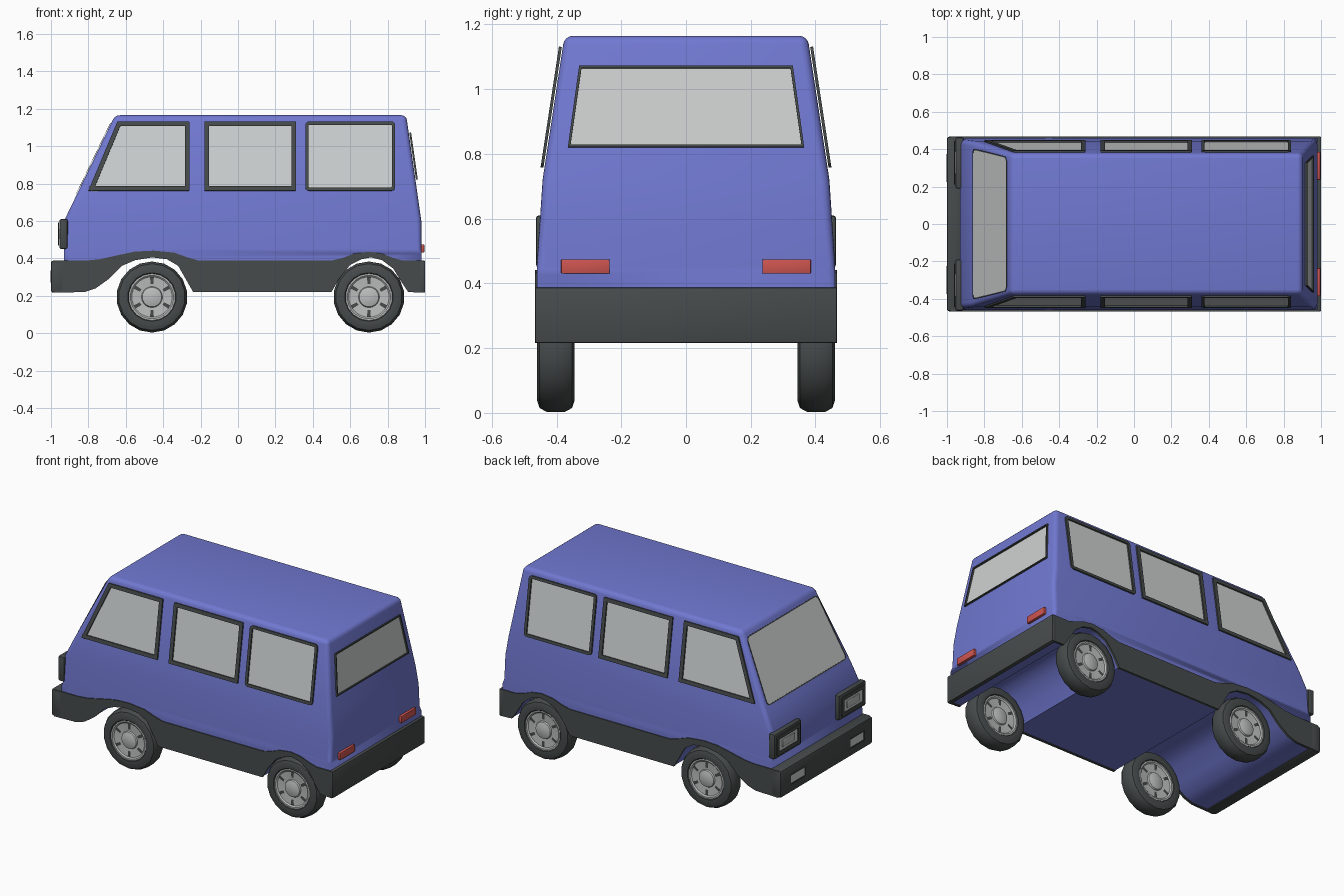
import bpy, bmesh, math
from mathutils import Vector

if "Cube" in bpy.data.objects:
    bpy.data.objects.remove(bpy.data.objects["Cube"])


def mat(name, rgb):
    m = bpy.data.materials.new(name)
    m.diffuse_color = (*rgb, 1)
    m.use_nodes = True
    m.node_tree.nodes["Principled BSDF"].inputs["Base Color"].default_value = m.diffuse_color
    return m


BLUE = mat("blue paint", (0.165, 0.19, 0.64))
DARK = mat("dark trim", (0.062, 0.07, 0.07))
GLASS = mat("pale glass", (0.62, 0.64, 0.64))
RED = mat("red lens", (0.61, 0.09, 0.08))
METAL = mat("wheel metal", (0.50, 0.51, 0.51))


def finish(name, bm, mats, angle=35):
    me = bpy.data.meshes.new(name)
    bm.to_mesh(me)
    bm.free()
    ob = bpy.data.objects.new(name, me)
    bpy.context.collection.objects.link(ob)
    for m in mats:
        me.materials.append(m)
    bpy.ops.object.select_all(action='DESELECT')
    ob.select_set(True)
    bpy.context.view_layer.objects.active = ob
    bpy.ops.object.shade_smooth_by_angle(angle=math.radians(angle))
    return ob


def prism(pts, y0, y1):
    """Side profile (x, z) extruded across y."""
    bm = bmesh.new()
    f = bm.faces.new([bm.verts.new((x, y0, z)) for x, z in pts])
    r = bmesh.ops.extrude_face_region(bm, geom=[f])
    bmesh.ops.translate(bm, vec=(0, y1 - y0, 0),
                        verts=[v for v in r['geom'] if isinstance(v, bmesh.types.BMVert)])
    if not any(g is f for g in bm.faces):
        bm.faces.new([v for v in f.verts])
    bmesh.ops.holes_fill(bm, edges=bm.edges, sides=0)
    bmesh.ops.recalc_face_normals(bm, faces=bm.faces)
    return bm


def box(name, lo, hi, m, bevel=0.006):
    bm = bmesh.new()
    bmesh.ops.create_cube(bm, size=1)
    for v in bm.verts:
        v.co = [(a + b) / 2 + c * (b - a) for a, b, c in zip(lo, hi, v.co)]
    if bevel:
        bmesh.ops.bevel(bm, geom=bm.edges[:], offset=bevel, segments=2, affect='EDGES', profile=0.5)
    return finish(name, bm, [m])


def pane(name, pts, out, frame, raise_by, round_by=0.0):
    """Glass pane lying on a surface, with an optional raised dark frame."""
    bm = bmesh.new()
    f = bm.faces.new([bm.verts.new(p) for p in pts])
    if round_by:
        bmesh.ops.bevel(bm, geom=bm.verts[:], offset=round_by, segments=4,
                        affect='VERTICES', profile=0.5)
    f = bm.faces[:][0]
    f.normal_update()
    if f.normal.dot(Vector(out)) < 0:
        f.normal_flip()
    f.normal_update()
    n = f.normal.copy()
    bmesh.ops.translate(bm, vec=n * 0.003, verts=bm.verts[:])
    if frame:
        ring = bmesh.ops.inset_individual(bm, faces=[f], thickness=frame)['faces']
        for g in ring:
            g.material_index = 1
        r = bmesh.ops.extrude_face_region(bm, geom=ring)
        bmesh.ops.translate(bm, vec=n * raise_by,
                            verts=[v for v in r['geom'] if isinstance(v, bmesh.types.BMVert)])
        for g in bm.faces:
            if g is not f:
                g.material_index = 1
    return finish(name, bm, [GLASS, DARK])


# Half width of the body at each height
LEVELS = [(0.0, 0.461), (0.45, 0.461), (0.72, 0.443), (1.2, 0.370)]


def half_width(z):
    for (z0, w0), (z1, w1) in zip(LEVELS, LEVELS[1:]):
        if z <= z1:
            return w0 + (w1 - w0) * (z - z0) / (z1 - z0)
    return LEVELS[-1][1]


def front_x(z):
    return -0.93 + 0.482 * (z - 0.6)


def rear_x(z):
    return 0.98 - 0.143 * (z - 0.6)


# Underside line with wheel arches, front to rear
ARCHES = [(-0.82, 0.22), (-0.76, 0.24), (-0.69, 0.29), (-0.62, 0.36), (-0.55, 0.39), (-0.46, 0.405),
          (-0.38, 0.395), (-0.32, 0.36), (-0.28, 0.29), (-0.24, 0.22),
          (0.50, 0.22), (0.54, 0.29), (0.60, 0.365), (0.66, 0.395), (0.71, 0.405), (0.77, 0.39),
          (0.83, 0.345), (0.87, 0.28), (0.91, 0.22)]

# Body shell: profile, cut at the width levels, then tapered
body = prism([(-0.93, 0.224)] + [(x, z + 0.004) for x, z in ARCHES] +
             [(0.98, 0.224), (0.98, 0.6), (rear_x(1.165), 1.165),
              (front_x(1.165), 1.165), (-0.93, 0.6)], -1, 1)
for z, _ in LEVELS[1:3]:
    bmesh.ops.bisect_plane(body, geom=body.verts[:] + body.edges[:] + body.faces[:],
                           plane_co=(0, 0, z), plane_no=(0, 0, 1))
for v in body.verts:
    v.co.y = math.copysign(half_width(v.co.z), v.co.y)
body.normal_update()
sharp = [e for e in body.edges if min(v.co.z for v in e.verts) > 0.44
         and len(e.link_faces) == 2 and e.calc_face_angle(0) > 0.6]
bmesh.ops.bevel(body, geom=sharp, offset=0.026, segments=4, affect='EDGES', profile=0.5)
finish("body", body, [BLUE])

# Dark lower skirts, one each side
SKIRT_TOP = [(0.99, 0.388), (0.88, 0.388), (0.83, 0.402), (0.77, 0.425), (0.70, 0.435), (0.62, 0.425),
             (0.56, 0.402), (0.50, 0.388), (-0.21, 0.388), (-0.27, 0.405), (-0.34, 0.43),
             (-0.45, 0.441), (-0.55, 0.436), (-0.65, 0.415), (-0.74, 0.395), (-0.81, 0.388),
             (-0.98, 0.388)]
for s, side in ((-1, "near"), (1, "far")):
    skirt = prism([(-0.98, 0.216)] + ARCHES + [(0.99, 0.216)] + SKIRT_TOP, s * 0.452, s * 0.467)
    finish("skirt_" + side, skirt, [DARK])

# Bumpers
box("front_bumper", (-1.0, -0.467, 0.216), (-0.925, 0.467, 0.388), DARK, 0.012)
box("rear_bumper", (0.972, -0.467, 0.216), (1.0, 0.467, 0.388), DARK, 0.005)

# Side windows
SIDE = {"front_window": (-0.80, -0.645, -0.26), "middle_window": (-0.18, -0.18, 0.31),
        "rear_side_window": (0.36, 0.36, 0.84)}
for s, side in ((-1, "near"), (1, "far")):
    for name, (xb, xt, xr) in SIDE.items():
        last = name == "rear_side_window"
        outline = [(xb, 0.76), (xr, 0.76), (xr, 1.13), (xt, 1.13)]
        pane(name + "_" + side, [(x, s * half_width(z), z) for x, z in outline], (0, s, 0),
             0.018 if last else 0.024, 0.009, 0.02 if last else 0.004)

# Windscreen and tailgate window
pane("windscreen", [(front_x(z), y, z) for y, z in
                    ((-0.405, 0.745), (0.405, 0.745), (0.36, 1.125), (-0.36, 1.125))],
     (-1, 0, 0.5), 0.007, 0.002, 0.03)
pane("tailgate_window", [(rear_x(z), y, z) for y, z in
                         ((-0.365, 0.82), (0.365, 0.82), (0.33, 1.072), (-0.33, 1.072))],
     (1, 0, 0.1), 0.011, 0.010)

# Lights, mirrored across y
for s, side in ((-1, "near"), (1, "far")):
    def span(a, b):
        return sorted((s * a, s * b))

    def facing(x, a, b, z0, z1):
        return [(x, s * a, z0), (x, s * b, z0), (x, s * b, z1), (x, s * a, z1)]
    y0, y1 = span(0.19, 0.464)
    box("headlight_housing_" + side, (-0.955, y0, 0.45), (-0.91, y1, 0.61), DARK, 0.01)
    pane("headlight_" + side, facing(-0.953, 0.21, 0.445, 0.468, 0.592), (-1, 0, 0), 0.022, 0.006, 0.006)
    y0, y1 = span(0.265, 0.39)
    box("headlight_lens_" + side, (-0.962, y0, 0.505), (-0.95, y1, 0.555), METAL, 0.004)
    pane("bumper_light_" + side, facing(-1.0, 0.225, 0.375, 0.27, 0.335), (-1, 0, 0), 0.01, 0.002)
    y0, y1 = span(0.236, 0.386)
    box("tail_light_" + side, (0.97, y0, 0.43), (0.996, y1, 0.474), RED, 0.003)


def lathe(bm, prof, cx, cy, cz, n):
    """Spin a closed or open (radius, y) profile about a wheel axis."""
    rings = []
    for i in range(n):
        a = 2 * math.pi * (i + 0.5) / n
        rings.append([bm.verts.new((cx + r * math.cos(a), cy + y, cz + r * math.sin(a)))
                      for r, y in prof])
    for i in range(n):
        p, q = rings[i], rings[(i + 1) % n]
        for k in range(len(prof) - 1):
            bm.faces.new((p[k], p[k + 1], q[k + 1], q[k]))
    bmesh.ops.remove_doubles(bm, verts=bm.verts[:], dist=1e-5)
    bmesh.ops.recalc_face_normals(bm, faces=bm.faces[:])


# Wheels: tyre, two-sided hub, and dark slots between spokes
TYRE = [(0.12, 0.045), (0.13, 0.056), (0.155, 0.058), (0.178, 0.05), (0.19, 0.028)]
HUB = [(0.0, 0.058), (0.03, 0.056), (0.052, 0.049), (0.056, 0.040), (0.108, 0.044), (0.116, 0.051),
       (0.127, 0.051)]
for cx, axle in ((-0.46, "front"), (0.70, "rear")):
    for s, side in ((-1, "near"), (1, "far")):
        cy, cz = s * 0.402, 0.193
        tag = axle + "_" + side
        bm = bmesh.new()
        lathe(bm, TYRE + [(r, -y) for r, y in reversed(TYRE)], cx, cy, cz, 18)
        finish("tyre_" + tag, bm, [DARK], 40)
        bm = bmesh.new()
        lathe(bm, HUB + [(r, -y) for r, y in reversed(HUB)], cx, cy, cz, 24)
        finish("hub_" + tag, bm, [METAL])
        bm = bmesh.new()
        for t in (-1, 1):
            for i in range(6):
                a = math.pi * (i + 0.5) / 3
                c, d = math.cos(a), math.sin(a)
                f = bm.faces.new([bm.verts.new((cx + r * c - w * d, cy + t * 0.0455, cz + r * d + w * c))
                                  for r, w in ((0.07, -.008), (0.106, -.010), (0.106, .010), (0.07, .008))])
                f.normal_update()
                if f.normal.y * t < 0:
                    f.normal_flip()
        finish("hub_slots_" + tag, bm, [DARK])
